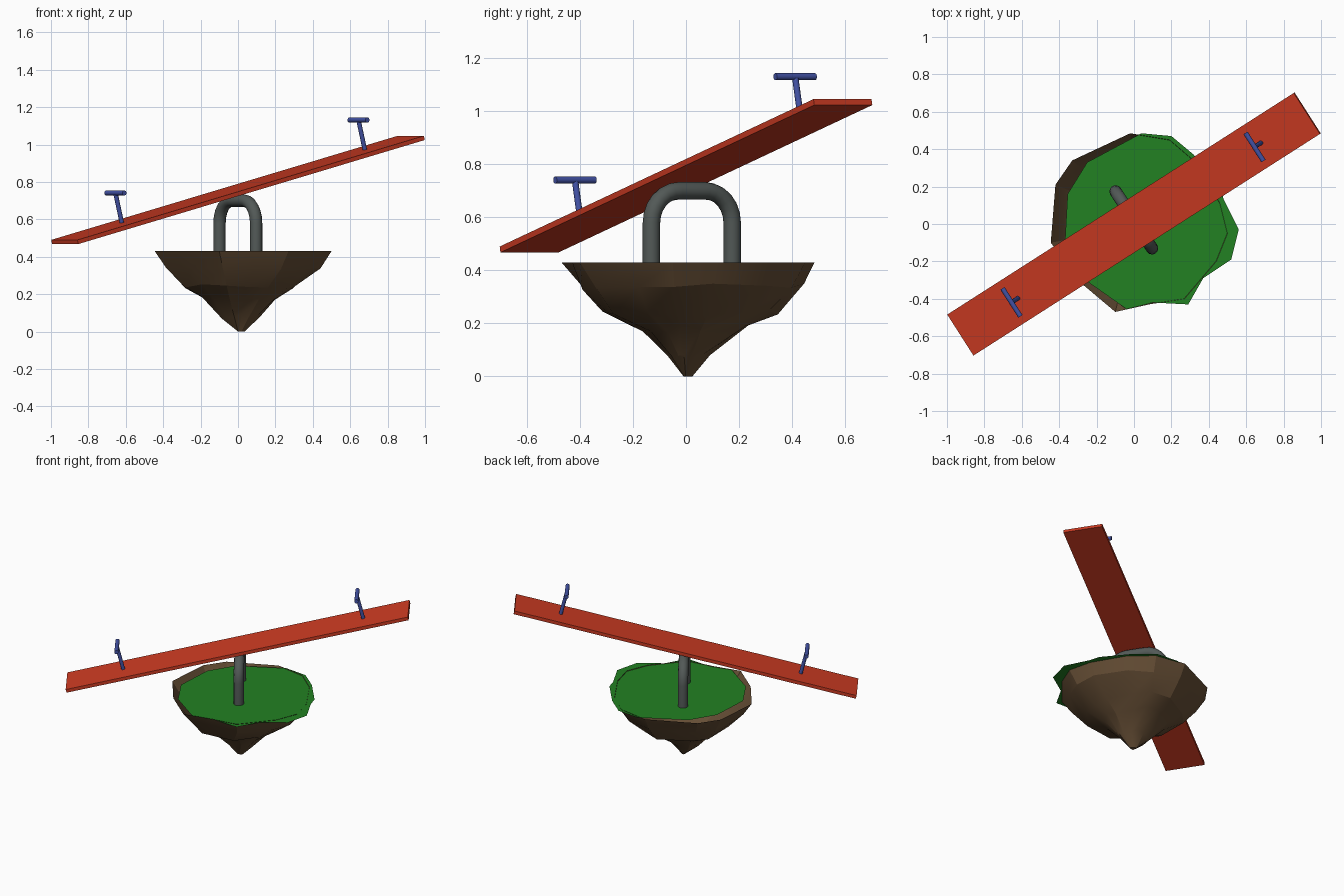
import bpy
import bmesh
import random
from math import radians, pi, cos, sin
from mathutils import Matrix, Vector

random.seed(4)
if "Cube" in bpy.data.objects:
    bpy.data.objects.remove(bpy.data.objects["Cube"])


def material(name, rgb):
    mat = bpy.data.materials.new(name)
    mat.use_nodes = True
    mat.diffuse_color = (*rgb, 1)
    mat.node_tree.nodes["Principled BSDF"].inputs["Base Color"].default_value = (*rgb, 1)
    return mat


red = material("red paint", (0.6, 0.043, 0.016))
blue = material("blue metal", (0.055, 0.085, 0.38))
grey = material("grey metal", (0.085, 0.1, 0.095))
green = material("grass green", (0.016, 0.22, 0.016))
brown = material("earth brown", (0.13, 0.075, 0.035))


def finish(bm, name, mat, matrix=Matrix(), smooth=None):
    bm.normal_update()
    mesh = bpy.data.meshes.new(name)
    bm.to_mesh(mesh)
    bm.free()
    mesh.materials.append(mat)
    obj = bpy.data.objects.new(name, mesh)
    bpy.context.collection.objects.link(obj)
    obj.matrix_world = matrix
    if smooth:
        bpy.ops.object.select_all(action="DESELECT")
        obj.select_set(True)
        bpy.context.view_layer.objects.active = obj
        bpy.ops.object.shade_smooth_by_angle(angle=radians(smooth))
    return obj


def sweep(name, points, radius, mat, matrix=Matrix(), sides=12):
    """Round tube along a path lying in the local XZ plane."""
    bm = bmesh.new()
    points = [Vector(p) for p in points]
    rings = []
    for i, p in enumerate(points):
        tangent = (points[min(i + 1, len(points) - 1)] - points[max(i - 1, 0)]).normalized()
        side = Vector((0, 1, 0))
        up = tangent.cross(side)
        rings.append([bm.verts.new(p + radius * (cos(a) * side + sin(a) * up))
                      for a in (2 * pi * k / sides for k in range(sides))])
    for a, b in zip(rings, rings[1:]):
        for k in range(sides):
            n = (k + 1) % sides
            bm.faces.new((a[k], a[n], b[n], b[k]))
    bm.faces.new(rings[0])
    bm.faces.new(rings[-1])
    bmesh.ops.recalc_face_normals(bm, faces=bm.faces)
    return finish(bm, name, mat, matrix, 40)


# Floating rock: rim outline shrunk by a different amount on each side per level
rim = [(-.445, -.1), (-.42, .21), (-.33, .34), (-.02, .485), (.19, .45), (.33, .33),
       (.46, .11), (.5, -.05), (.44, -.2), (.27, -.4), (.08, -.43), (-.1, -.47), (-.29, -.31)]
levels = [(.43, 1, 1, 1, 1), (.34, .88, .9, .9, .9), (.24, .65, .62, .72, .72),
          (.18, .45, .44, .36, .5), (.08, .2, .23, .15, .2), (0, 0, .07, .02, .05)]
bm = bmesh.new()
rings = []
for i, (z, left, right, front, back) in enumerate(levels):
    wobble = 0.07 if 0 < i < 5 else 0
    ring = []
    for x, y in rim:
        f = 1 + random.uniform(-wobble, wobble * 0.4)
        ring.append(bm.verts.new((x * f * (right if x > 0 else left),
                                  y * f * (back if y > 0 else front),
                                  z + wobble * random.uniform(-.2, .2))))
    rings.append(ring)
for a, b in zip(rings, rings[1:]):
    for k in range(len(rim)):
        n = (k + 1) % len(rim)
        bm.faces.new((a[k], b[k], b[n], a[n]))
bm.faces.new(rings[-1])
bmesh.ops.recalc_face_normals(bm, faces=bm.faces)
finish(bm, "floating_rock", brown, smooth=20)

# Thin grass sheet resting in the open rock
outline = [(.04, .485), (-.25, .33), (-.355, .16), (-.37, -.11), (-.26, -.3), (-.04, -.455),
           (.1, -.42), (.29, -.43), (.37, -.29), (.52, -.19), (.56, -.03), (.48, .13),
           (.46, .2), (.32, .37), (.2, .47)]
bm = bmesh.new()
bm.faces.new([bm.verts.new((x, y, .427)) for x, y in outline])
finish(bm, "grass", green)

# Bent pipe stand under the plank
half, bend, top = .181, .12, .70
arc = [(half - bend + bend * cos(a), 0, top - bend + bend * sin(a))
       for a in (pi / 2 * k / 6 for k in range(7))]
right_half = [(half, 0, .38)] + arc
path = right_half + [(-x, y, z) for x, y, z in reversed(right_half)]
stand_frame = Matrix.Translation((-.001, .022, 0)) @ Matrix.Rotation(radians(-57.3), 4, "Z")
sweep("pipe_stand", path, .033, grey, stand_frame)

# Tilted plank
plank_frame = (Matrix.Translation((0, 0, .757)) @ Matrix.Rotation(radians(32.6), 4, "Z")
               @ Matrix.Rotation(radians(-14.2), 4, "Y"))
bm = bmesh.new()
bmesh.ops.create_cube(bm, size=1, matrix=Matrix.Diagonal((2.268, .26, .023, 1)))
finish(bm, "plank", red, plank_frame)

# T-shaped handles, square to the plank
for label, x in (("low", -.758), ("high", .833)):
    frame = plank_frame @ Matrix.Translation((x, 0, 0))
    sweep(label + "_handle_post", [(0, 0, 0), (0, 0, .175)], .012, blue, frame)
    bar_frame = frame @ Matrix.Translation((0, 0, .175)) @ Matrix.Rotation(pi / 2, 4, "Z")
    sweep(label + "_handle_bar", [(-.089, 0, 0), (.089, 0, 0)], .0135, blue, bar_frame)
